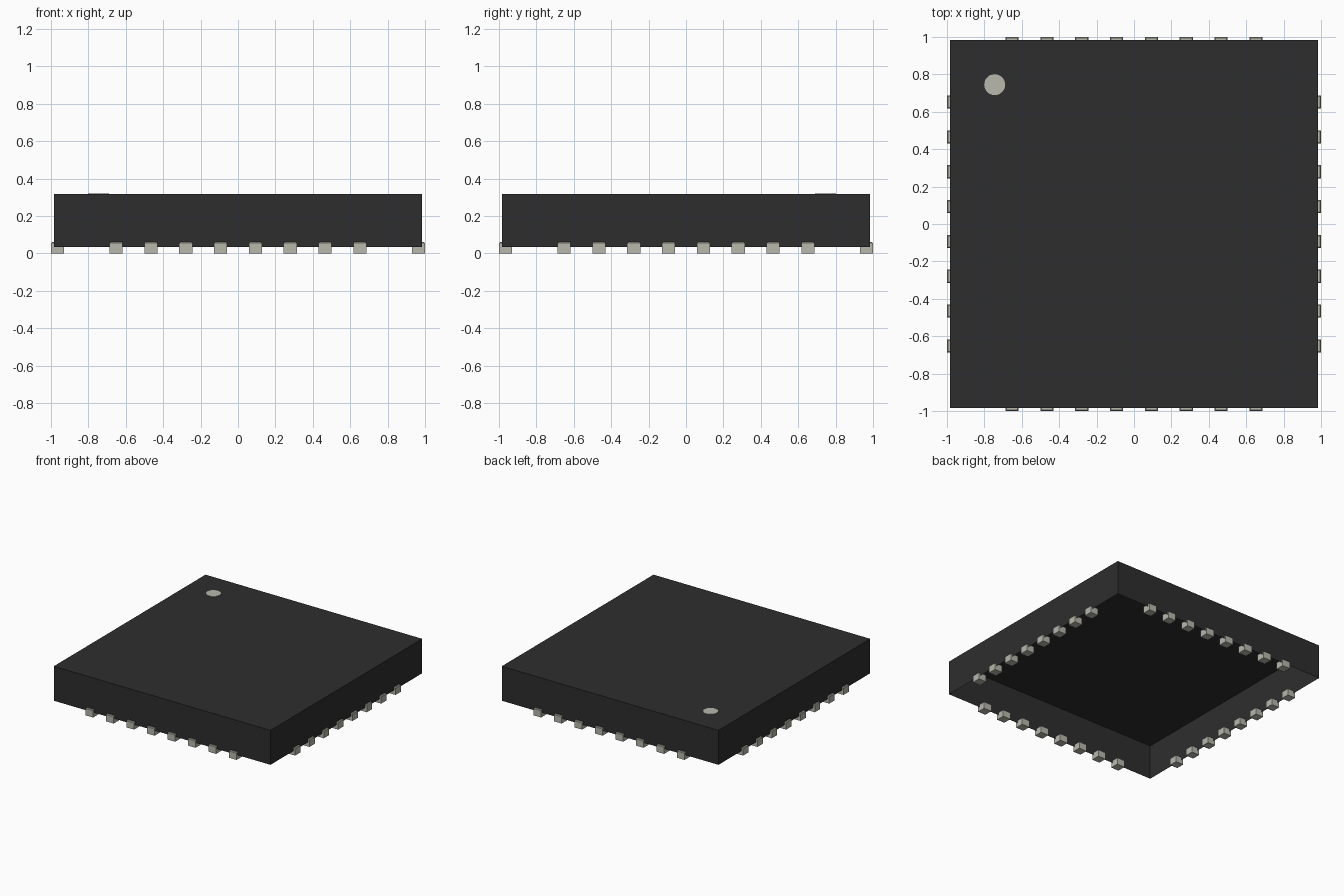
import bpy, bmesh, math
from mathutils import Matrix

cube = bpy.data.objects.get("Cube")
if cube:
    bpy.data.objects.remove(cube, do_unlink=True)


def make_material(name, rgb):
    mat = bpy.data.materials.new(name)
    mat.use_nodes = True
    color = (*rgb, 1.0)
    mat.diffuse_color = color
    mat.node_tree.nodes["Principled BSDF"].inputs["Base Color"].default_value = color
    return mat


def make_object(name, bm, mat):
    mesh = bpy.data.meshes.new(name)
    bm.to_mesh(mesh)
    bm.free()
    mesh.materials.append(mat)
    obj = bpy.data.objects.new(name, mesh)
    bpy.context.collection.objects.link(obj)
    return obj


def box(bm, x, y, z):
    """Add a box spanning the given (low, high) ranges and return its verts."""
    size = [hi - lo for lo, hi in (x, y, z)]
    mid = [(hi + lo) / 2 for lo, hi in (x, y, z)]
    mat = Matrix.Translation(mid) @ Matrix.Diagonal((*size, 1))
    return bmesh.ops.create_cube(bm, size=1, matrix=mat)["verts"]


black = make_material("black plastic", (0.027, 0.027, 0.027))
metal = make_material("pale metal", (0.48, 0.48, 0.42))

HALF, BOTTOM, TOP = 0.985, 0.034, 0.317
PITCH, PIN_WIDTH, PIN_COUNT = 0.1863, 0.07, 8

# Package body: a thin shell, open underneath
bm = bmesh.new()
box(bm, (-HALF, HALF), (-HALF, HALF), (BOTTOM, TOP))
bm.normal_update()
underside = [f for f in bm.faces if f.normal.z < -0.9]
bmesh.ops.delete(bm, geom=underside, context="FACES")
make_object("package_body", bm, black)

# Four rows of contact pins, one per side, poking through the walls
for turn, side in enumerate(("front", "left", "back", "right")):
    bm = bmesh.new()
    for i in range(PIN_COUNT):
        x = (i - (PIN_COUNT - 1) / 2) * PITCH
        box(bm, (x - PIN_WIDTH / 2, x + PIN_WIDTH / 2), (-1.0, -0.93), (0.0, 0.06))
    # Soften the upright corners and upper edges
    upper = [e for e in bm.edges if all(v.co.z > 0.05 for v in e.verts)]
    bmesh.ops.bevel(bm, geom=upper, offset=0.005, segments=1, affect="EDGES")
    bmesh.ops.rotate(bm, verts=bm.verts, cent=(0, 0, 0),
                     matrix=Matrix.Rotation(turn * math.pi / 2, 3, "Z"))
    make_object(f"{side}_pins", bm, metal)

# Round orientation mark in the back right corner of the top
bm = bmesh.new()
bmesh.ops.create_cone(bm, cap_ends=True, segments=32, radius1=0.056, radius2=0.056,
                      depth=0.004, matrix=Matrix.Translation((-0.745, 0.745, TOP + 0.001)))
make_object("orientation_mark", bm, metal)
